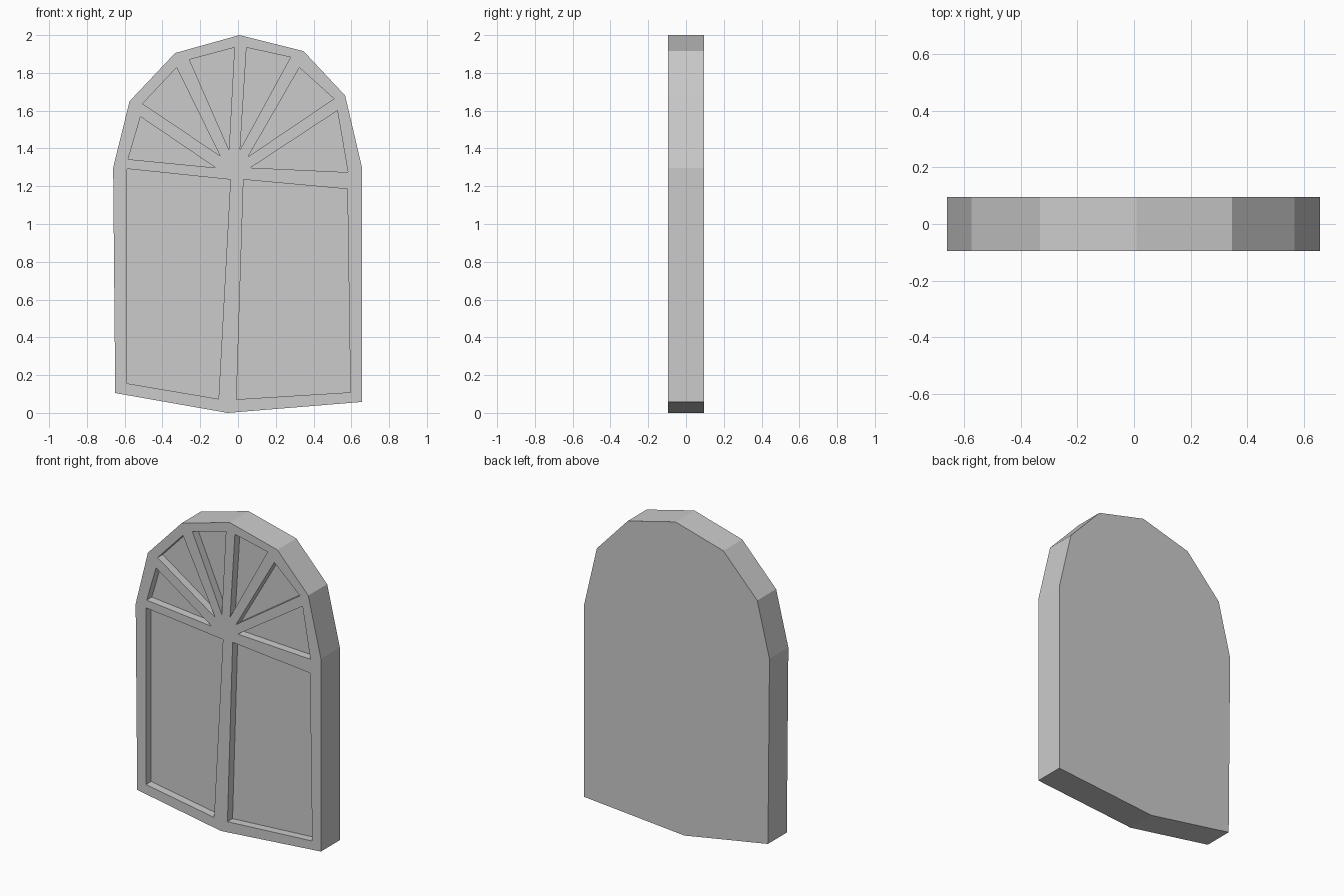
import bpy, bmesh

if "Cube" in bpy.data.objects:
    bpy.data.objects.remove(bpy.data.objects["Cube"])

HALF = 0.096     # half thickness of the frame
RECESS = 0.052   # depth of the panes


def prisms(name, outlines, y0, y1):
    """One object made of closed (x, z) outlines extruded from y0 to y1."""
    bm = bmesh.new()
    for pts in outlines:
        face = bm.faces.new([bm.verts.new((x, y0, z)) for x, z in pts])
        new = bmesh.ops.extrude_face_region(bm, geom=[face])["geom"]
        for v in new:
            if isinstance(v, bmesh.types.BMVert):
                v.co.y = y1
    bmesh.ops.recalc_face_normals(bm, faces=bm.faces)
    mesh = bpy.data.meshes.new(name)
    bm.to_mesh(mesh)
    bm.free()
    obj = bpy.data.objects.new(name, mesh)
    bpy.context.collection.objects.link(obj)
    return obj


# arched, slightly crooked slab
outline = [(-.65, .105), (-.055, 0), (.657, .058), (.657, 1.297), (.567, 1.68),
           (.347, 1.915), (.008, 2.0), (-.333, 1.905), (-.574, 1.65), (-.661, 1.298)]
window = prisms("arched_window", [outline], -HALF, HALF)

# two tall panes and six fan panes
panes = [
    [(-.587, 1.292), (-.04, 1.235), (-.103, .074), (-.587, .156)],
    [(.029, 1.235), (.579, 1.185), (.595, .109), (-.008, .072)],
    [(-.582, 1.343), (-.516, 1.568), (-.119, 1.298)],
    [(-.505, 1.637), (-.325, 1.828), (-.095, 1.361)],
    [(-.257, 1.87), (-.019, 1.934), (-.048, 1.393)],
    [(.045, 1.934), (.278, 1.883), (.011, 1.393)],
    [(.325, 1.828), (.508, 1.663), (.053, 1.356)],
    [(.526, 1.6), (.582, 1.274), (.066, 1.298)],
]
cutter = prisms("pane_cutter", panes, -HALF - 0.1, -HALF + RECESS)
cutter.hide_render = True
cutter.hide_set(True)

# recess the panes into the front
cut = window.modifiers.new("pane_recesses", 'BOOLEAN')
cut.operation = 'DIFFERENCE'
cut.solver = 'EXACT'
cut.object = cutter
